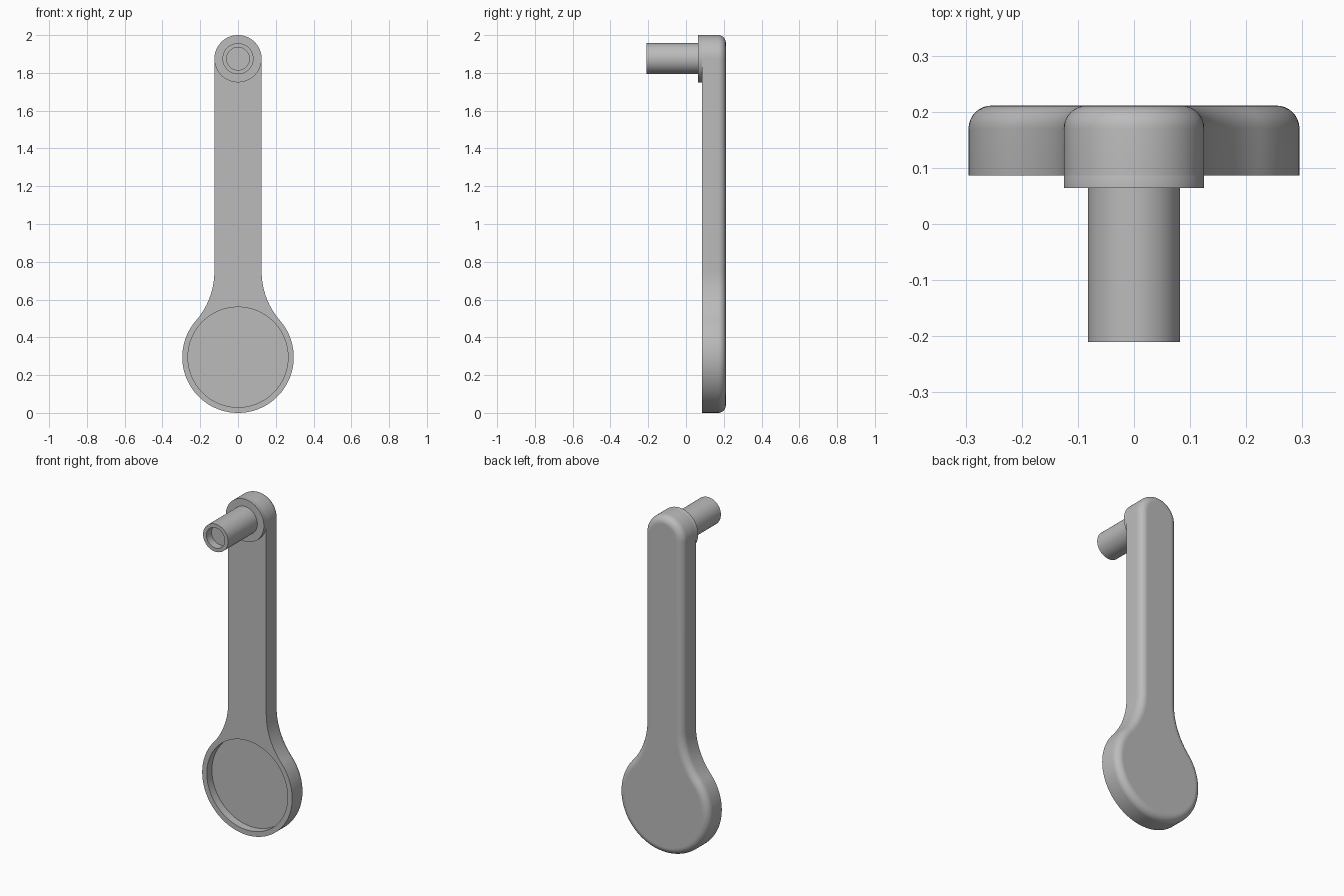
import bpy
import bmesh
from math import sin, cos, pi, atan2

cube = bpy.data.objects.get("Cube")
if cube:
    bpy.data.objects.remove(cube)

HEAD_R, HEAD_Z = 0.295, 0.295
ARM_W, TOP_Z, NECK_Z = 0.125, 1.875, 0.75
FRONT, BACK, ROUND = 0.086, 0.211, 0.041

# One grey for the whole lever
grey = bpy.data.materials.new("grey")
grey.use_nodes = True
grey.diffuse_color = (0.5, 0.5, 0.5, 1)
grey.node_tree.nodes["Principled BSDF"].inputs["Base Color"].default_value = (0.5, 0.5, 0.5, 1)


def arc(cx, cz, r, start, end, n):
    return [(cx + r * cos(start + (end - start) * i / n),
             cz + r * sin(start + (end - start) * i / n)) for i in range(n + 1)]


def circle(r, z, n=96):
    return arc(0, z, r, 0, 2 * pi, n)[:-1]


# Concave neck arc tangent to both the arm and the round head
rise = NECK_Z - HEAD_Z
neck_r = (ARM_W ** 2 + rise ** 2 - HEAD_R ** 2) / (2 * (HEAD_R - ARM_W))
neck_x = ARM_W + neck_r
tangent = atan2(rise, neck_x)


def outline(d):
    """Lever silhouette, moved inward by d."""
    half = arc(0, HEAD_Z, HEAD_R - d, -pi / 2, tangent, 48)
    half += arc(neck_x, NECK_Z, neck_r + d, pi + tangent, pi, 20)[1:]
    half += arc(0, TOP_Z, ARM_W - d, 0, pi / 2, 24)
    return half + [(-x, z) for x, z in half[-2:0:-1]]


def add_ring(bm, points, y):
    return [bm.verts.new((x, y, z)) for x, z in points]


def bridge(bm, rings):
    for a, b in zip(rings, rings[1:]):
        for i in range(len(a)):
            j = (i + 1) % len(a)
            bm.faces.new((a[i], a[j], b[j], b[i]))


def loop_edges(bm, ring):
    return [bm.edges.get((ring[i - 1], ring[i])) for i in range(len(ring))]


def finish(bm, name):
    bmesh.ops.recalc_face_normals(bm, faces=bm.faces[:])
    mesh = bpy.data.meshes.new(name)
    bm.to_mesh(mesh)
    bm.free()
    mesh.materials.append(grey)
    obj = bpy.data.objects.new(name, mesh)
    bpy.context.collection.objects.link(obj)
    bpy.ops.object.select_all(action='DESELECT')
    obj.select_set(True)
    bpy.context.view_layer.objects.active = obj
    bpy.ops.object.shade_smooth_by_angle(angle=pi / 6)


# Lever body: straight sides, rounded back edge, flat back
bm = bmesh.new()
rings = [add_ring(bm, outline(0), FRONT)]
for i in range(9):
    t = pi / 2 * i / 8
    rings.append(add_ring(bm, outline(ROUND * (1 - cos(t))), BACK - ROUND + ROUND * sin(t)))
rings.append(add_ring(bm, outline(ROUND + 0.004), BACK))
bridge(bm, rings)
bm.faces.new(rings[-1])

# Shallow round recess in the head
recess = [add_ring(bm, circle(0.265, HEAD_Z), y) for y in (FRONT, FRONT + 0.048)]
bridge(bm, recess)
bm.faces.new(recess[1])
bmesh.ops.triangle_fill(bm, use_beauty=True, use_dissolve=False,
                        edges=loop_edges(bm, rings[0]) + loop_edges(bm, recess[0]))
finish(bm, "lever_body")

# Boss and hollow-ended peg, turned about the upper pivot
bm = bmesh.new()
profile = [(0.12, 0.1), (ARM_W, FRONT), (ARM_W, 0.064), (0.082, 0.064),
           (0.082, -0.21), (0.06, -0.21), (0.06, -0.163)]
rings = [add_ring(bm, circle(r, TOP_Z), y) for r, y in profile]
bridge(bm, rings)
bm.faces.new(rings[0])
bm.faces.new(rings[-1])
finish(bm, "pivot_peg")
